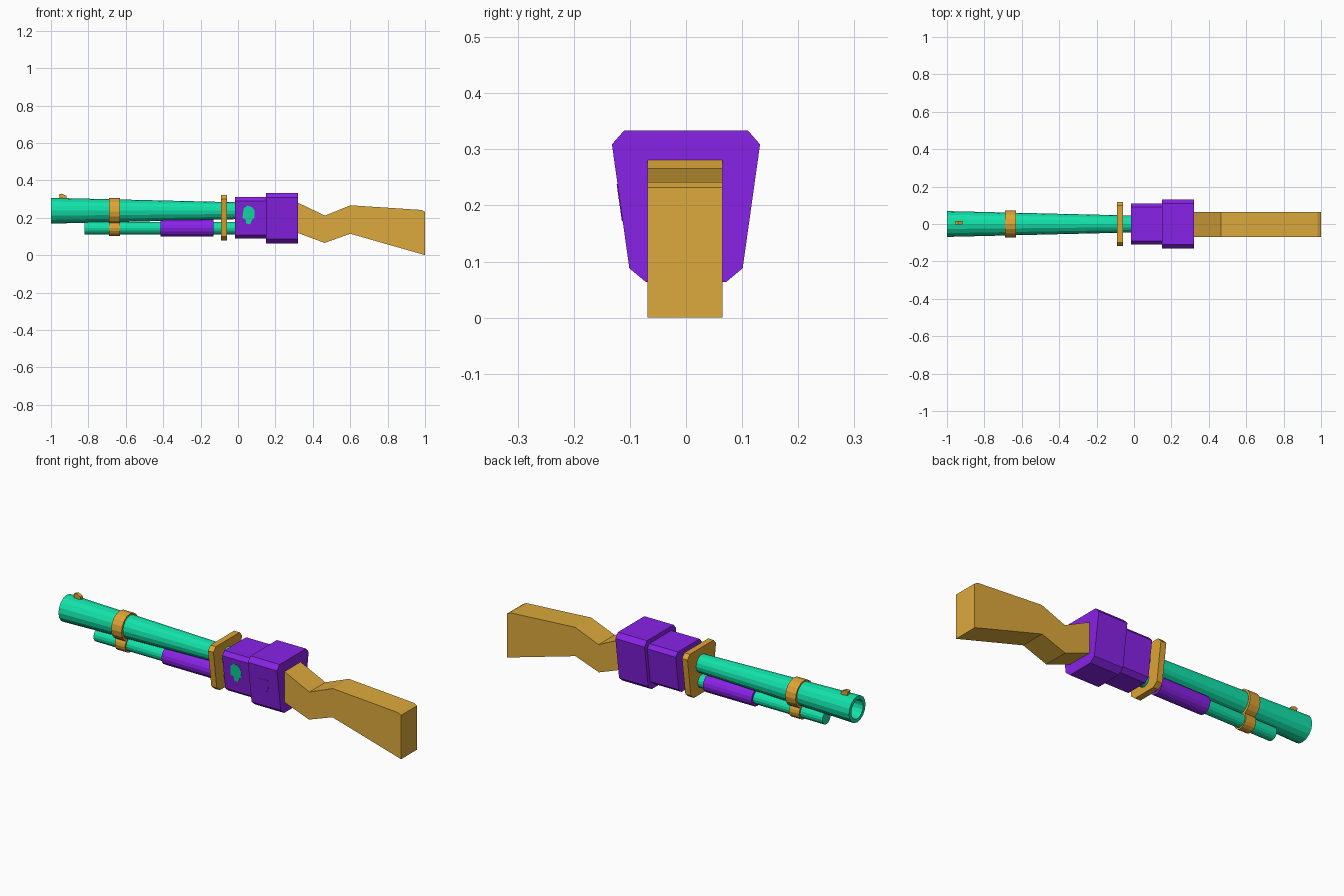
import bpy, bmesh, math
from mathutils import Vector

if "Cube" in bpy.data.objects:
    bpy.data.objects.remove(bpy.data.objects["Cube"])


def material(name, rgb):
    m = bpy.data.materials.new(name)
    m.diffuse_color = (*rgb, 1)
    m.use_nodes = True
    m.node_tree.nodes["Principled BSDF"].inputs["Base Color"].default_value = m.diffuse_color
    return m


GREEN = material("green metal", (0.006, 0.76, 0.40))
PURPLE = material("purple casing", (0.25, 0.016, 0.80))
GOLD = material("golden wood", (0.72, 0.40, 0.045))
BRASS = material("brass trim", (0.73, 0.37, 0.035))


def finish(name, bm, mat):
    bmesh.ops.recalc_face_normals(bm, faces=bm.faces)
    me = bpy.data.meshes.new(name)
    bm.to_mesh(me)
    bm.free()
    me.materials.append(mat)
    ob = bpy.data.objects.new(name, me)
    bpy.context.collection.objects.link(ob)
    return ob


def extrude(name, points, offset, mat):
    """Closed polygon of 3D points pushed along an offset."""
    bm = bmesh.new()
    face = bm.faces.new([bm.verts.new(p) for p in points])
    new = bmesh.ops.extrude_face_region(bm, geom=[face])["geom"]
    bmesh.ops.translate(bm, vec=Vector(offset),
                        verts=[v for v in new if isinstance(v, bmesh.types.BMVert)])
    return finish(name, bm, mat)


def turned(name, profile, z, mat, sides=16, turn=0.0):
    """Profile of (x, radius) pairs turned about an axis along x, with end caps."""
    bm = bmesh.new()
    rings = []
    for x, r in profile:
        angles = [2 * math.pi * (i + turn) / sides for i in range(sides)]
        rings.append([bm.verts.new((x, r * math.cos(a), z + r * math.sin(a))) for a in angles])
    for a, b in zip(rings, rings[1:]):
        for i in range(sides):
            j = (i + 1) % sides
            bm.faces.new((a[i], a[j], b[j], b[i]))
    bm.faces.new(rings[0])
    bm.faces.new(rings[-1])
    return finish(name, bm, mat)


# Shared chamfered, downward-narrowing cross-section (half width, height from middle)
HALF = [(0.072, -0.135), (0.101, -0.111), (0.132, 0.11), (0.11, 0.135)]


def body(name, x0, x1, z, scale, mat):
    section = [(y, h) for y, h in HALF] + [(-y, h) for y, h in reversed(HALF)]
    return extrude(name, [(x0, y * scale, z + h * scale) for y, h in section],
                   (x1 - x0, 0, 0), mat)


def side_plate(name, outline, z, scale, mat):
    """Thin plate lying on the sloping front (-y) side of a body block."""
    def depth(height):
        t = ((height - z) / scale + 0.111) / 0.221
        return -scale * (0.101 + 0.031 * t)
    return extrude(name, [(x, depth(h) - 0.0015, h) for x, h in outline],
                   (0, 0.006, 0), mat)


# Barrel with open bore, magazine tube and pump
turned("barrel", [(-0.70, 0.043), (-1.0, 0.050), (-1.0, 0.069), (0.0, 0.045)], 0.238, GREEN)
turned("magazine_tube", [(-0.82, 0.034), (0.0, 0.034)], 0.145, GREEN)
turned("pump_grip", [(-0.415, 0.046), (-0.13, 0.046)], 0.145, PURPLE)

# Band joining both tubes
turned("barrel_band", [(-0.69, 0.072), (-0.63, 0.072)], 0.235, BRASS)
turned("magazine_band", [(-0.69, 0.042), (-0.63, 0.042)], 0.145, BRASS)

# Receiver blocks and brass collar
body("collar_plate", -0.092, -0.060, 0.201, 0.90, BRASS)
body("receiver_front", -0.016, 0.155, 0.20, 0.825, PURPLE)
body("receiver_rear", 0.15, 0.32, 0.199, 1.0, PURPLE)

# Side details
side_plate("green_inlay", [(0.03, 0.25), (0.05, 0.265), (0.075, 0.258), (0.088, 0.24),
                           (0.088, 0.20), (0.075, 0.19), (0.065, 0.165), (0.042, 0.17),
                           (0.043, 0.188), (0.024, 0.20)], 0.20, 0.825, GREEN)
side_plate("receiver_badge", [(0.197, 0.235), (0.26, 0.238), (0.258, 0.19), (0.247, 0.172),
                              (0.21, 0.172), (0.204, 0.20)], 0.199, 1.0, PURPLE)

# Stock
STOCK = [(0.30, 0.282), (0.32, 0.281), (0.465, 0.212), (0.602, 0.267), (0.982, 0.242),
         (1.0, 0.232), (1.0, 0.0), (0.982, 0.006), (0.60, 0.115), (0.463, 0.066),
         (0.32, 0.119), (0.30, 0.125)]
extrude("stock", [(x, -0.069, z) for x, z in STOCK], (0, 0.134, 0), GOLD)

# Front sight
SIGHT = [(-0.952, 0.295), (-0.957, 0.325), (-0.942, 0.329), (-0.918, 0.318), (-0.916, 0.295)]
extrude("front_sight", [(x, -0.004, z) for x, z in SIGHT], (0, 0.02, 0), BRASS)
